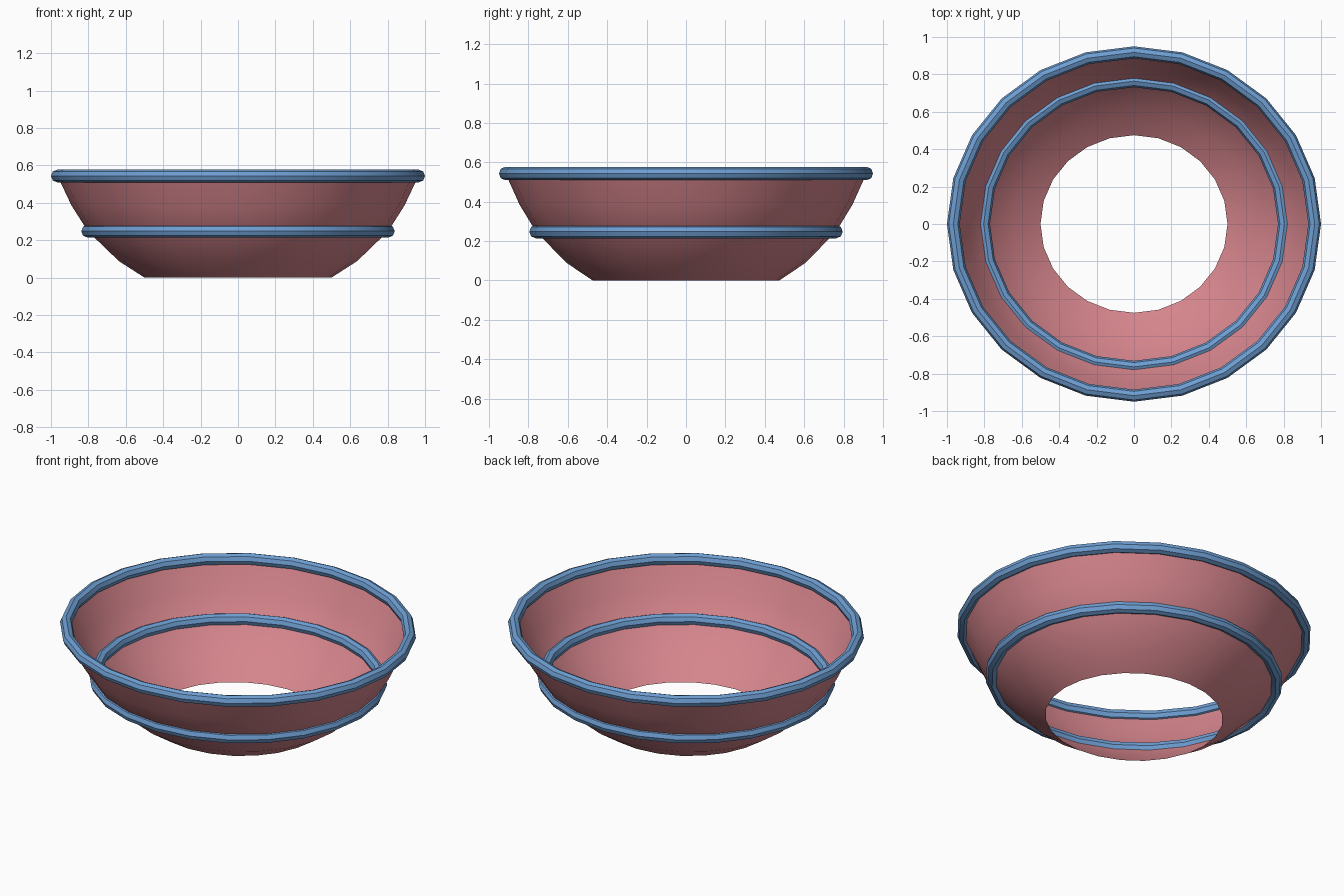
import bpy
import bmesh
import math

if "Cube" in bpy.data.objects:
    bpy.data.objects.remove(bpy.data.objects["Cube"], do_unlink=True)

SEGMENTS = 24
DEPTH = 0.95  # the bowl is slightly oval


def material(name, rgb):
    m = bpy.data.materials.new(name)
    m.use_nodes = True
    m.diffuse_color = (*rgb, 1)
    m.node_tree.nodes["Principled BSDF"].inputs["Base Color"].default_value = (*rgb, 1)
    return m


def lathe(name, profile, mat, closed=False):
    """Revolve (radius, z) points about z into an oval surface."""
    bm = bmesh.new()
    rings = []
    for i in range(SEGMENTS):
        a = 2 * math.pi * i / SEGMENTS
        rings.append([bm.verts.new((r * math.cos(a), r * math.sin(a) * DEPTH, z))
                      for r, z in profile])
    n = len(profile)
    for i in range(SEGMENTS):
        a, b = rings[i], rings[(i + 1) % SEGMENTS]
        for j in range(n if closed else n - 1):
            k = (j + 1) % n
            bm.faces.new((a[j], b[j], b[k], a[k]))
    mesh = bpy.data.meshes.new(name)
    bm.to_mesh(mesh)
    bm.free()
    mesh.materials.append(mat)
    obj = bpy.data.objects.new(name, mesh)
    bpy.context.collection.objects.link(obj)
    bpy.ops.object.select_all(action='DESELECT')
    obj.select_set(True)
    bpy.context.view_layer.objects.active = obj
    bpy.ops.object.shade_smooth_by_angle(angle=math.radians(30))
    return obj


def band(name, radius, z, thickness, mat):
    """Octagonal tube around the bowl."""
    section = [(radius + thickness * math.cos(math.pi * k / 4),
                z + thickness * math.sin(math.pi * k / 4)) for k in range(8)]
    return lathe(name, section, mat, closed=True)


pink = material("dusty pink", (0.67, 0.235, 0.265))
blue = material("soft blue", (0.156, 0.342, 0.645))

# Thin open bowl wall with no base
lathe("bowl_wall", [(0.5, 0), (0.637, 0.088), (0.803, 0.248), (0.89, 0.385), (0.965, 0.543)], pink)

# Rim and middle band
band("rim_band", 0.966, 0.543, 0.034, blue)
band("middle_band", 0.804, 0.248, 0.034, blue)
